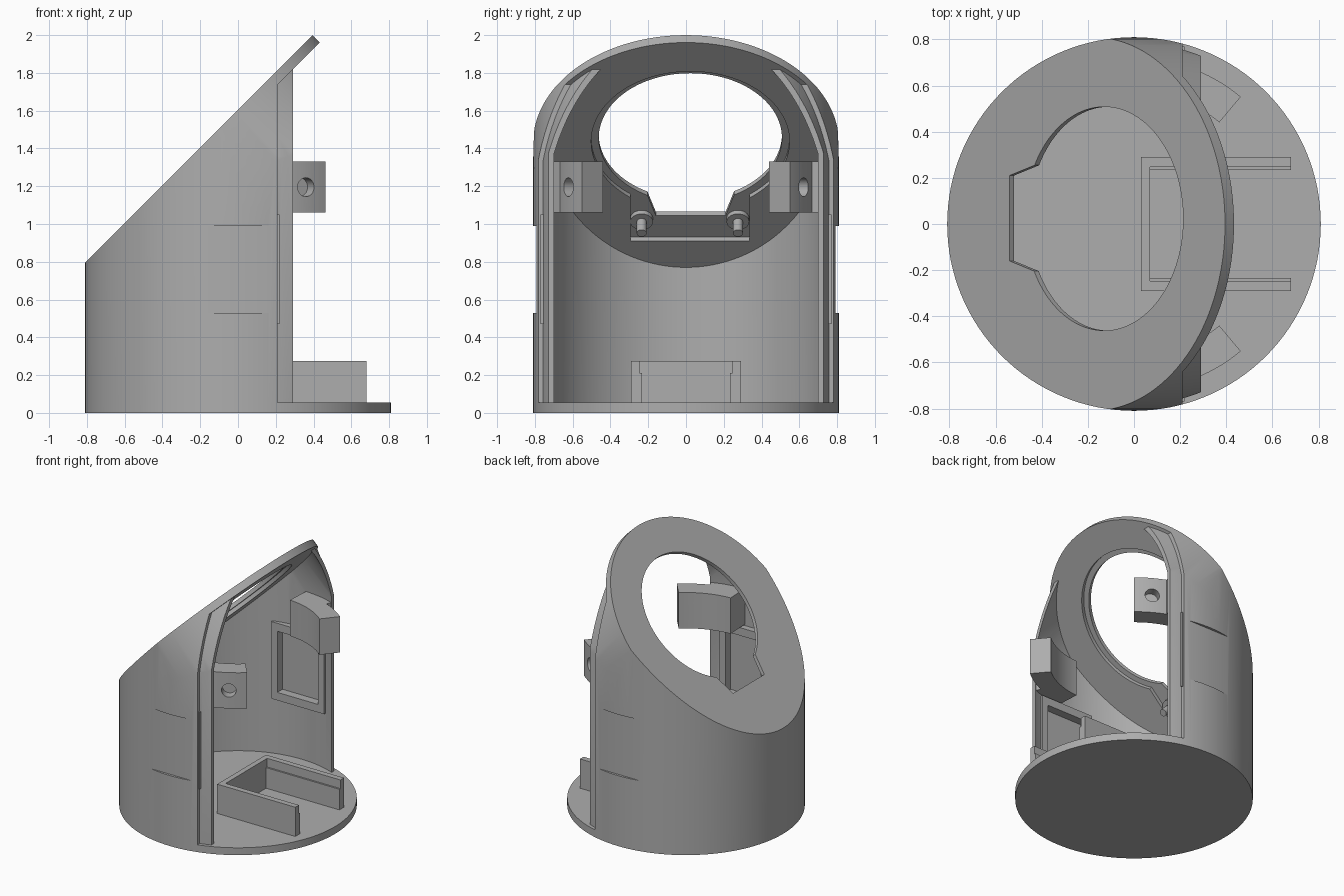
import bpy, bmesh, math
from mathutils import Matrix

cube = bpy.data.objects.get("Cube")
if cube:
    bpy.data.objects.remove(cube, do_unlink=True)

grey = bpy.data.materials.new("plain grey")
grey.use_nodes = True
COL = (0.42, 0.42, 0.42, 1)
grey.diffuse_color = COL
grey.node_tree.nodes["Principled BSDF"].inputs["Base Color"].default_value = COL

R, MID, INNER = 0.81, 0.785, 0.757   # outer wall, step and inner radii
FLOOR, PLATE = 0.055, 0.055          # thickness of base and sloping plate
CX, CZ = -0.178, 1.427               # centre of the sloping face
# Sloping frame: local x runs up the slope, local z points outwards
TILT = Matrix.Translation((CX, 0, CZ)) @ Matrix.Rotation(-math.pi / 4, 4, 'Y')
FLAT = Matrix.Identity(4)


def arc(r, a0, a1, n, cx=0, cy=0):
    steps = [math.radians(a0 + (a1 - a0) * i / n) for i in range(n + 1)]
    return [(cx + r * math.cos(a), cy + r * math.sin(a)) for a in steps]


def circle(r, cx=0, cy=0, n=128):
    return arc(r, 0, 360, n, cx, cy)[:-1]


def rect(x0, x1, y0, y1):
    return [(x0, y0), (x1, y0), (x1, y1), (x0, y1)]


def prism(name, pts, z0, z1, matrix=FLAT):
    bm = bmesh.new()
    face = bm.faces.new([bm.verts.new((x, y, z0)) for x, y in pts])
    top = bmesh.ops.extrude_face_region(bm, geom=[face])["geom"]
    bmesh.ops.translate(bm, vec=(0, 0, z1 - z0),
                        verts=[v for v in top if isinstance(v, bmesh.types.BMVert)])
    bm.transform(matrix)
    bmesh.ops.recalc_face_normals(bm, faces=bm.faces)
    me = bpy.data.meshes.new(name)
    bm.to_mesh(me)
    bm.free()
    me.materials.append(grey)
    ob = bpy.data.objects.new(name, me)
    bpy.context.collection.objects.link(ob)
    return ob


def boolean(target, other, op='DIFFERENCE'):
    mod = target.modifiers.new("cut", 'BOOLEAN')
    mod.object, mod.operation, mod.solver = other, op, 'EXACT'
    bpy.context.view_layer.update()
    deps = bpy.context.evaluated_depsgraph_get()
    me = bpy.data.meshes.new_from_object(target.evaluated_get(deps))
    target.modifiers.clear()
    target.data = me
    bpy.data.objects.remove(other, do_unlink=True)
    return target


def hood(name, r, z0, depth):
    """Upright cylinder rounded off by a sloping one."""
    ob = prism(name, circle(r), z0, 2.3)
    arch = arc(r, -90, 90, 64) + [(-3, r + 0.1), (-3, -r - 0.1)]
    arch.insert(65, (-0.02, r + 0.1))
    arch.append((-0.02, -r - 0.1))
    return boolean(ob, prism("arch", arch, -3, -depth, TILT), 'INTERSECT')


# Housing: hood with an open back and a stepped lip
body = hood("housing", R, 0, 0)
opening = prism("opening", rect(0.21, 2, -2, 2), FLOOR, 3)
boolean(opening, prism("below_plate", rect(-4, 4, -3, 3), -4, -PLATE, TILT), 'INTERSECT')
boolean(body, opening)
lip = hood("lip", MID, 0.03, 0.03)
boolean(lip, prism("lip_cut", rect(0.29, 2, -2, 2), -1, 3))
boolean(body, lip, 'UNION')
boolean(body, hood("cavity", INNER, FLOOR, PLATE))

# Face opening, its rebate and the lower mounting recess
HS, HY = 0.068, 0.023
boolean(body, prism("face_hole", circle(0.485, HS, HY), -0.2, 0.2, TILT))
tab = [(-0.512, -0.16), (-0.34, -0.21), (0, -0.25), (0, 0.3), (-0.34, 0.26), (-0.512, 0.21)]
boolean(body, prism("tab_hole", tab, -0.2, 0.2, TILT))
boolean(body, prism("rebate", circle(0.525, HS, HY), -0.1, -0.028, TILT))
boolean(body, prism("recess", rect(-0.675, -0.3, -0.295, 0.335), -0.1, -0.028, TILT))

# Side panels: outer flat, inner frame and pocket
for s in (-1, 1):
    def side(name, x, y0, y1, z0, z1):
        return prism(name, rect(-x, x, min(s * y0, s * y1), max(s * y0, s * y1)), z0, z1)
    boolean(body, side("frame", 0.22, 0.71, 0.77, 0.47, 1.05), 'UNION')
    boolean(body, side("flat", 0.3, 0.792, 1, 0.53, 0.99))
    boolean(body, side("pocket", 0.17, 0.6, 0.772, 0.53, 0.99))

parts = [body]

# Curved screw blocks on the inner wall
for s, label in ((-1, "right"), (1, "left")):
    pts = (arc(0.72, 50, 68, 10) + arc(0.765, 68, 87, 10) + arc(0.575, 87, 50, 20))
    block = prism(label + "_screw_block", [(x, s * y) for x, y in pts], 1.06, 1.33)
    axis = (Matrix.Translation((0, 0, 1.195)) @ Matrix.Rotation(s * math.radians(60), 4, 'Z')
            @ Matrix.Rotation(math.pi / 2, 4, 'Y'))
    boolean(block, prism("bore", circle(0.03, n=32), 0.4, 0.9, axis))
    boolean(block, prism("counterbore", circle(0.05, n=32), 0.65, 0.9, axis))
    parts.append(block)

# Mounting pins on their bosses
for y, label in ((-0.235, "right"), (0.275, "left")):
    boss = prism(label + "_pin", circle(0.06, -0.533, y, 32), -PLATE, -0.026, TILT)
    boolean(boss, prism("pin", circle(0.026, -0.533, y, 24), -0.14, -0.04, TILT), 'UNION')
    parts.append(boss)

# U-shaped tray on the floor, with low inner ledges
tray = prism("tray", [(0.03, -0.29), (0.68, -0.29), (0.68, -0.247), (0.07, -0.247),
                      (0.07, 0.247), (0.68, 0.247), (0.68, 0.29), (0.03, 0.29)],
             FLOOR, 0.275)
for s in (-1, 1):
    y0, y1 = sorted((s * 0.234, s * 0.26))
    boolean(tray, prism("ledge", rect(0.06, 0.68, y0, y1), FLOOR, 0.21), 'UNION')
parts.append(tray)

# Smooth round walls, sharp corners
bpy.ops.object.select_all(action='DESELECT')
for ob in parts:
    ob.select_set(True)
bpy.context.view_layer.objects.active = body
bpy.ops.object.shade_smooth_by_angle(angle=math.radians(25))
